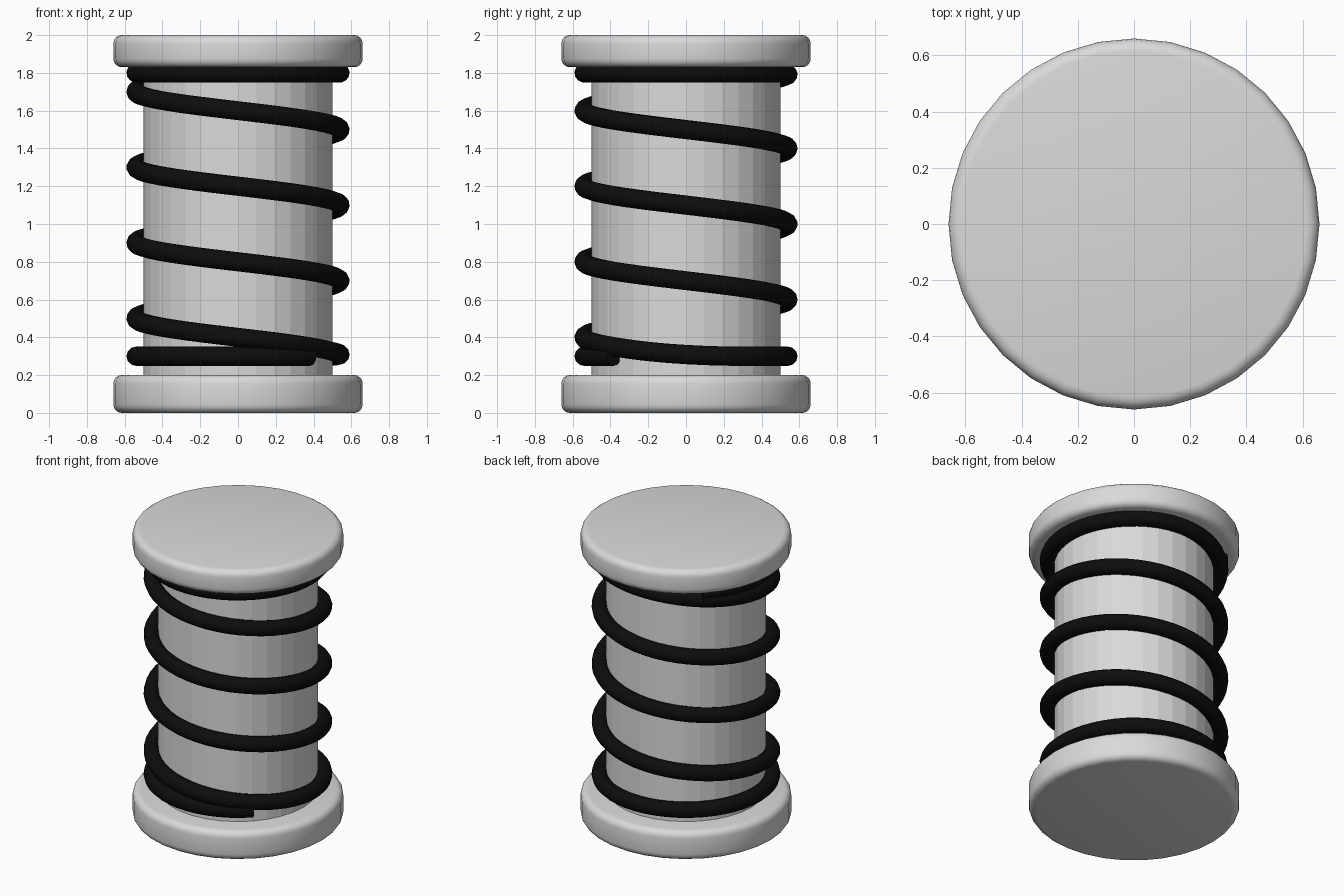
import bpy, math

if "Cube" in bpy.data.objects:
    bpy.data.objects.remove(bpy.data.objects["Cube"])

def material(name, v):
    m = bpy.data.materials.new(name)
    m.diffuse_color = (v, v, v, 1)
    m.use_nodes = True
    m.node_tree.nodes["Principled BSDF"].inputs["Base Color"].default_value = m.diffuse_color
    return m

grey = material("light_grey", 0.7)
black = material("black", 0.004)

def cylinder(name, radius, z0, z1):
    bpy.ops.mesh.primitive_cylinder_add(vertices=32, radius=radius, depth=z1 - z0,
                                        location=(0, 0, (z0 + z1) / 2))
    ob = bpy.context.object
    ob.name = name
    ob.data.materials.append(grey)
    return ob

# central column
cylinder("column", 0.5, 0.1, 1.9)

# rounded end discs
for name, z0, z1 in (("bottom_disc", 0.0, 0.2), ("top_disc", 1.83, 2.0)):
    disc = cylinder(name, 0.66, z0, z1)
    bev = disc.modifiers.new("round_edges", 'BEVEL')
    bev.width = 0.045
    bev.segments = 4
    bev.limit_method = 'ANGLE'
    bev.angle_limit = math.radians(40)
    bpy.ops.object.modifier_apply(modifier=bev.name)
    bpy.ops.object.shade_smooth_by_angle(angle=math.radians(35))

# coil spring: flat turn, rising left-handed helix, flat turn
def height(t):
    ramp = lambda u: min(max(u, 0.0), 3.75)
    return 0.3 + 0.4 * sum(ramp(t + k * 0.02) for k in range(-4, 5)) / 9

start, end, steps = -0.875, 4.625, 264
curve = bpy.data.curves.new("coil_spring", 'CURVE')
curve.dimensions = '3D'
curve.bevel_depth = 0.051
curve.bevel_resolution = 4
curve.use_fill_caps = True
path = curve.splines.new('POLY')
path.points.add(steps)
for i, p in enumerate(path.points):
    t = start + (end - start) * i / steps
    a = -2 * math.pi * t
    p.co = (0.54 * math.cos(a), 0.54 * math.sin(a), height(t), 1)
coil = bpy.data.objects.new("coil_spring", curve)
bpy.context.collection.objects.link(coil)
curve.materials.append(black)
bpy.ops.object.select_all(action='DESELECT')
coil.select_set(True)
bpy.context.view_layer.objects.active = coil
bpy.ops.object.convert(target='MESH')
bpy.ops.object.shade_smooth_by_angle(angle=math.radians(50))
